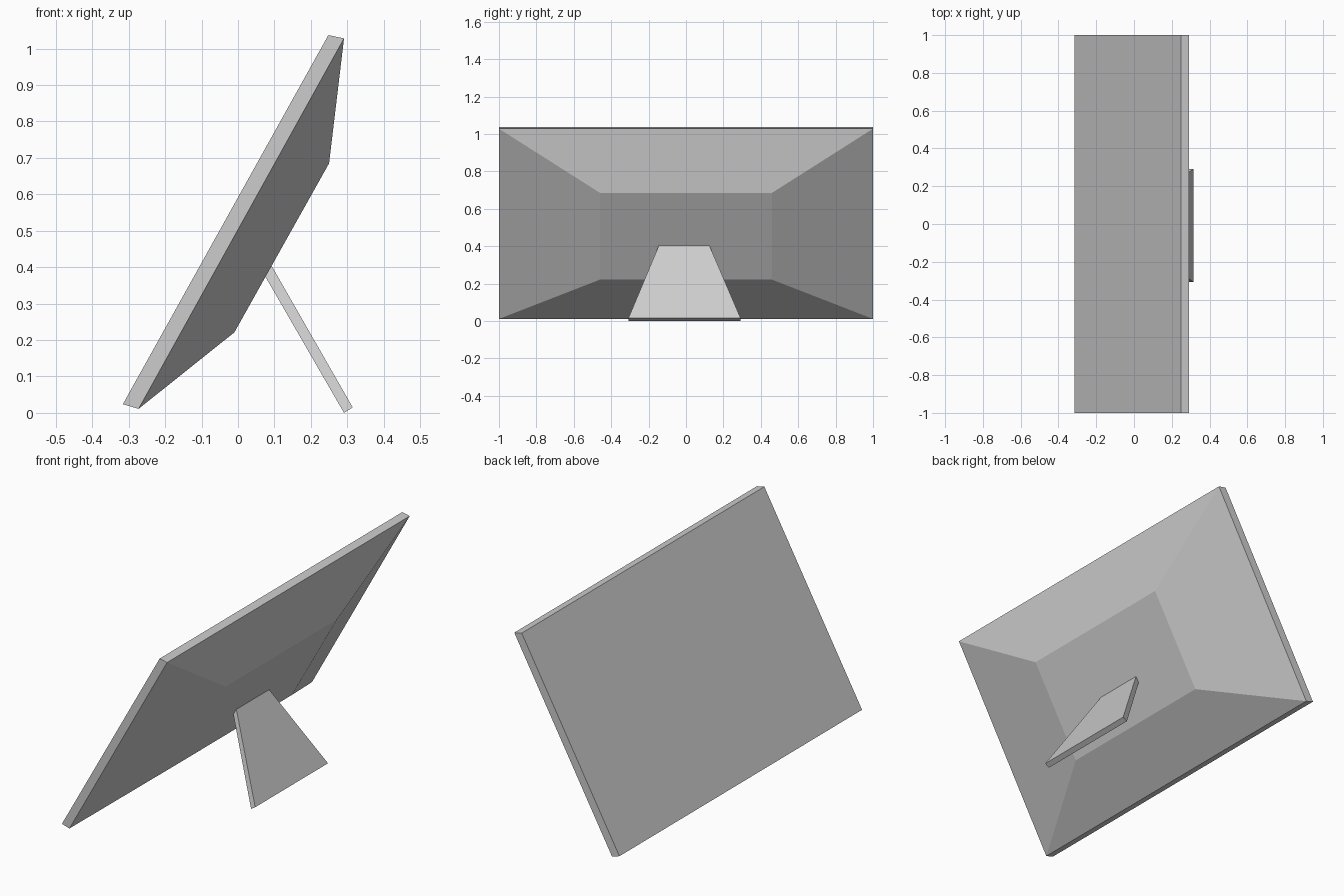
import bpy

cube = bpy.data.objects.get("Cube")
if cube:
    bpy.data.objects.remove(cube, do_unlink=True)

GREY = (0.604, 0.604, 0.604, 1.0)
grey = bpy.data.materials.new("light grey")
grey.use_nodes = True
grey.diffuse_color = GREY
grey.node_tree.nodes["Principled BSDF"].inputs["Base Color"].default_value = GREY


def loft(name, sections):
    """Join four-sided sections. Each is (low xz, high xz, low y range, high y range)."""
    verts, faces = [], []
    for (x0, z0), (x1, z1), low, high in sections:
        verts += [(x0, low[0], z0), (x0, low[1], z0),
                  (x1, high[1], z1), (x1, high[0], z1)]
    for s in range(len(sections) - 1):
        a, b = 4 * s, 4 * s + 4
        for i in range(4):
            j = (i + 1) % 4
            faces.append((a + i, a + j, b + j, b + i))
    last = len(verts) - 4
    faces += [(3, 2, 1, 0), tuple(range(last, last + 4))]
    mesh = bpy.data.meshes.new(name)
    mesh.from_pydata(verts, [], faces)
    mesh.materials.append(grey)
    obj = bpy.data.objects.new(name, mesh)
    bpy.context.collection.objects.link(obj)
    return obj


# Leaning display: flat screen, thin rim, then a tapered back with a flat centre
full, centre = (-1.0, 1.0), (-0.46, 0.46)
loft("display_housing", [
    ((-0.316, 0.024), (0.248, 1.037), full, full),
    ((-0.273, 0.011), (0.291, 1.028), full, full),
    ((-0.010, 0.221), (0.250, 0.685), centre, centre),
])

# Trapezoid kickstand, narrow where it meets the back of the display
foot, neck = (-0.308, 0.292), (-0.145, 0.125)
loft("kickstand", [
    ((0.291, 0.0), (0.074, 0.376), foot, neck),
    ((0.315, 0.015), (0.092, 0.404), foot, neck),
])
